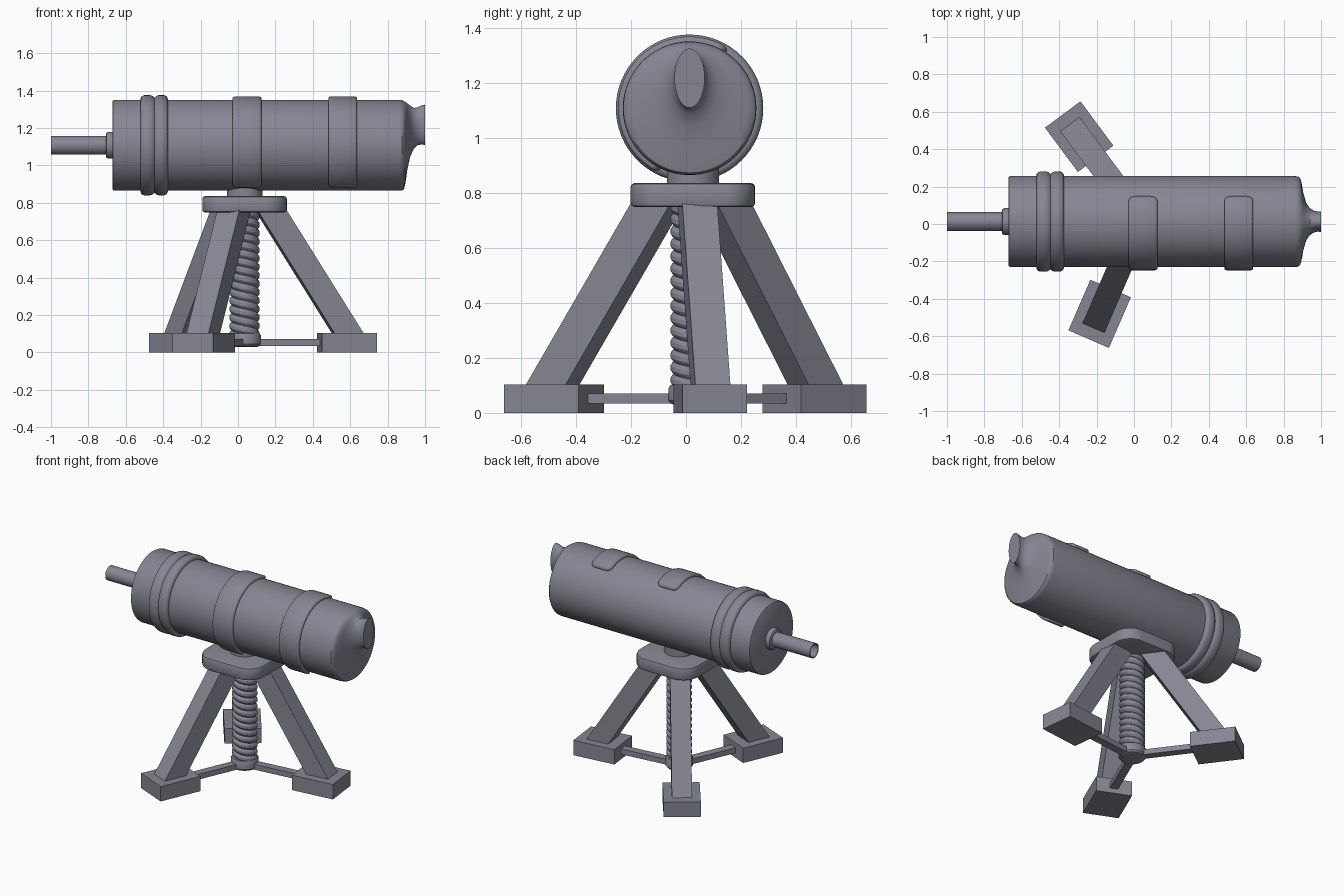
import bpy, bmesh, math
from mathutils import Vector, Matrix

if "Cube" in bpy.data.objects:
    bpy.data.objects.remove(bpy.data.objects["Cube"])

grey = bpy.data.materials.new("slate grey")
grey.diffuse_color = (0.24, 0.24, 0.295, 1)
grey.use_nodes = True
grey.node_tree.nodes["Principled BSDF"].inputs["Base Color"].default_value = grey.diffuse_color

CY, CZ = 0.013, 1.108           # barrel axis
HUB = Vector((0.035, 0.025, 0))  # tripod axis


def finish(name, bm, smooth=35):
    bmesh.ops.recalc_face_normals(bm, faces=bm.faces)
    me = bpy.data.meshes.new(name)
    bm.to_mesh(me)
    bm.free()
    me.materials.append(grey)
    if smooth:
        me.shade_smooth()
        me.set_sharp_from_angle(angle=math.radians(smooth))
    ob = bpy.data.objects.new(name, me)
    bpy.context.collection.objects.link(ob)
    return ob


def skin(name, loops, smooth=35):
    """Bridge equal closed loops of points and cap both ends."""
    bm = bmesh.new()
    rows = [[bm.verts.new(p) for p in loop] for loop in loops]
    n = len(rows[0])
    for a, b in zip(rows, rows[1:]):
        for j in range(n):
            k = (j + 1) % n
            bm.faces.new((a[j], a[k], b[k], b[j]))
    bm.faces.new(rows[0])
    bm.faces.new(rows[-1])
    return finish(name, bm, smooth)


def circle(n=64):
    return [(math.cos(2 * math.pi * i / n), math.sin(2 * math.pi * i / n)) for i in range(n)]


def along_x(name, sections, n=64):
    """Sections are (x, centre z, half width y, half height z)."""
    return skin(name, [[(x, CY + ry * c, cz + rz * s) for c, s in circle(n)]
                       for x, cz, ry, rz in sections])


def turned_x(name, profile, n=64):
    return along_x(name, [(x, CZ, r, r) for x, r in profile], n)


def turned_z(name, profile, n=48):
    return skin(name, [[(HUB.x + r * c, HUB.y + r * s, z) for c, s in circle(n)]
                       for z, r in profile])


# Barrel flaring into an oval eyepiece
shape = [(-0.672, CZ, 0.234, 0.234), (-0.668, CZ, 0.24, 0.24), (-0.66, CZ, 0.243, 0.243),
         (0.86, CZ, 0.243, 0.243), (0.878, CZ, 0.241, 0.241), (0.888, CZ, 0.232, 0.235)]
for x, low, high, ry in [(0.895, 0.905, 1.340, 0.212), (0.905, 0.975, 1.332, 0.155),
                         (0.92, 1.045, 1.320, 0.102), (0.94, 1.090, 1.308, 0.072),
                         (0.96, 1.108, 1.310, 0.059), (0.98, 1.112, 1.320, 0.054),
                         (1.0, 1.110, 1.325, 0.055)]:
    shape.append((x, (low + high) / 2, ry, (high - low) / 2))
along_x("barrel", shape)

# Twin ridge collar
turned_x("barrel_collar", [(-0.522, 0.235), (-0.522, 0.250), (-0.515, 0.262), (-0.502, 0.268),
                           (-0.472, 0.268), (-0.458, 0.264), (-0.447, 0.255), (-0.436, 0.264),
                           (-0.424, 0.268), (-0.395, 0.268), (-0.382, 0.262), (-0.375, 0.250),
                           (-0.375, 0.235)])

# Hollow nozzle and its flange
turned_x("nozzle", [(-0.66, 0.05), (-1.0, 0.05), (-1.0, 0.043), (-0.71, 0.043)], 32)
turned_x("nozzle_flange", [(-0.66, 0.072), (-0.693, 0.072), (-0.702, 0.068), (-0.707, 0.058),
                           (-0.707, 0.045)], 32)


# Straps wrapping part of the barrel, with rounded corners
def strap(name, x0, half=0.077, start=57, end=244, corner=0.035):
    a0, a1 = math.radians(start), math.radians(end)
    ends = []
    for i in range(7):
        t = math.radians(15 * i)
        ends.append((corner * (1 - math.cos(t)) / 0.255, half - corner * (1 - math.sin(t)),
                     0.248 + 0.013 * min(1, i / 4)))
    stations = [(a0 + d, w, r) for d, w, r in ends]
    lo, hi = stations[-1][0], a1 - ends[-1][0]
    stations += [(lo + (hi - lo) * i / 30, half, 0.261) for i in range(1, 30)]
    stations += [(a1 - d, w, r) for d, w, r in reversed(ends)]
    loops = []
    for a, w, r in stations:
        section = [(-w, 0.235), (-w, r - 0.009), (-w + 0.004, r - 0.003), (-w + 0.014, r),
                   (w - 0.014, r), (w - 0.004, r - 0.003), (w, r - 0.009), (w, 0.235)]
        loops.append([(x0 + dx, CY + q * math.cos(a), CZ + q * math.sin(a)) for dx, q in section])
    skin(name, loops, 50)


strap("middle_strap", 0.048)
strap("rear_strap", 0.56)

# Neck and rounded square mounting plate
turned_z("neck", [(0.82, 0.095), (0.90, 0.095)])


def rounded_square(h, r, z):
    pts = []
    for k in range(4):
        a = math.pi / 2 * k
        sx, sy = [(1, 1), (-1, 1), (-1, -1), (1, -1)][k]
        for i in range(9):
            t = a + math.pi / 16 * i
            pts.append((HUB.x + sx * (h - r) + r * math.cos(t),
                        HUB.y + sy * (h - r) + r * math.sin(t), z))
    return pts


skin("mounting_plate", [rounded_square(0.226 - d, 0.115 - d, z) for d, z in
                        [(0.014, 0.749), (0.004, 0.753), (0, 0.763), (0, 0.823),
                         (0.004, 0.832), (0.014, 0.836)]])

# Threaded post: rows of the mesh follow the thread
segs, starts, pitch = 36, 2, 0.045
bumps = [0, 0.65, 1, 1, 1, 0.65]
per = len(bumps)
shift = starts * per
bm = bmesh.new()
grid = []
for i in range(per * 20):
    row = []
    for j in range(segs):
        a = 2 * math.pi * j / segs
        r = 0.068 + 0.013 * bumps[i % per]
        z = 0.03 + i / per * pitch - starts * pitch * j / segs
        row.append(bm.verts.new((HUB.x + r * math.cos(a), HUB.y + r * math.sin(a),
                                 min(max(z, 0.06), 0.765))))
    grid.append(row)
for i in range(len(grid) - 1):
    for j in range(segs):
        if j < segs - 1:
            b, c = grid[i][j + 1], grid[i + 1][j + 1]
        elif i >= shift:
            b, c = grid[i - shift][0], grid[i - shift + 1][0]
        else:
            continue
        quad = (grid[i][j], b, c, grid[i + 1][j])
        if max(v.co.z for v in quad) - min(v.co.z for v in quad) > 1e-5:
            bm.faces.new(quad)
bmesh.ops.delete(bm, geom=[v for v in bm.verts if not v.link_faces], context='VERTS')
finish("threaded_post", bm, 30)

# Hub at the foot of the post
turned_z("post_hub", [(0.03, 0.068), (0.034, 0.08), (0.045, 0.088), (0.09, 0.088),
                      (0.101, 0.082), (0.106, 0.068)])


# Tripod: foot, leaning leg and brace repeated three times
def prism(name, turn, ends, half_w):
    """Ends are (z, inner radius, outer radius)."""
    loops = []
    for z, inner, outer in ends:
        loops.append([HUB + turn @ Vector(p) for p in
                      [(inner, -half_w, z), (outer, -half_w, z),
                       (outer, half_w, z), (inner, half_w, z)]])
    skin(name, loops, 0)


for i, side in enumerate(("right", "back", "front")):
    turn = Matrix.Rotation(math.radians(6.6 + 120 * i), 3, 'Z')
    prism(side + "_foot", turn, [(0, 0.403, 0.698), (0.104, 0.403, 0.698)], 0.118)
    prism(side + "_leg", turn, [(0.09, 0.485, 0.642), (0.765, 0.06, 0.217)], 0.064)
    prism(side + "_brace", turn, [(0.034, 0.04, 0.45), (0.071, 0.04, 0.45)], 0.027)
